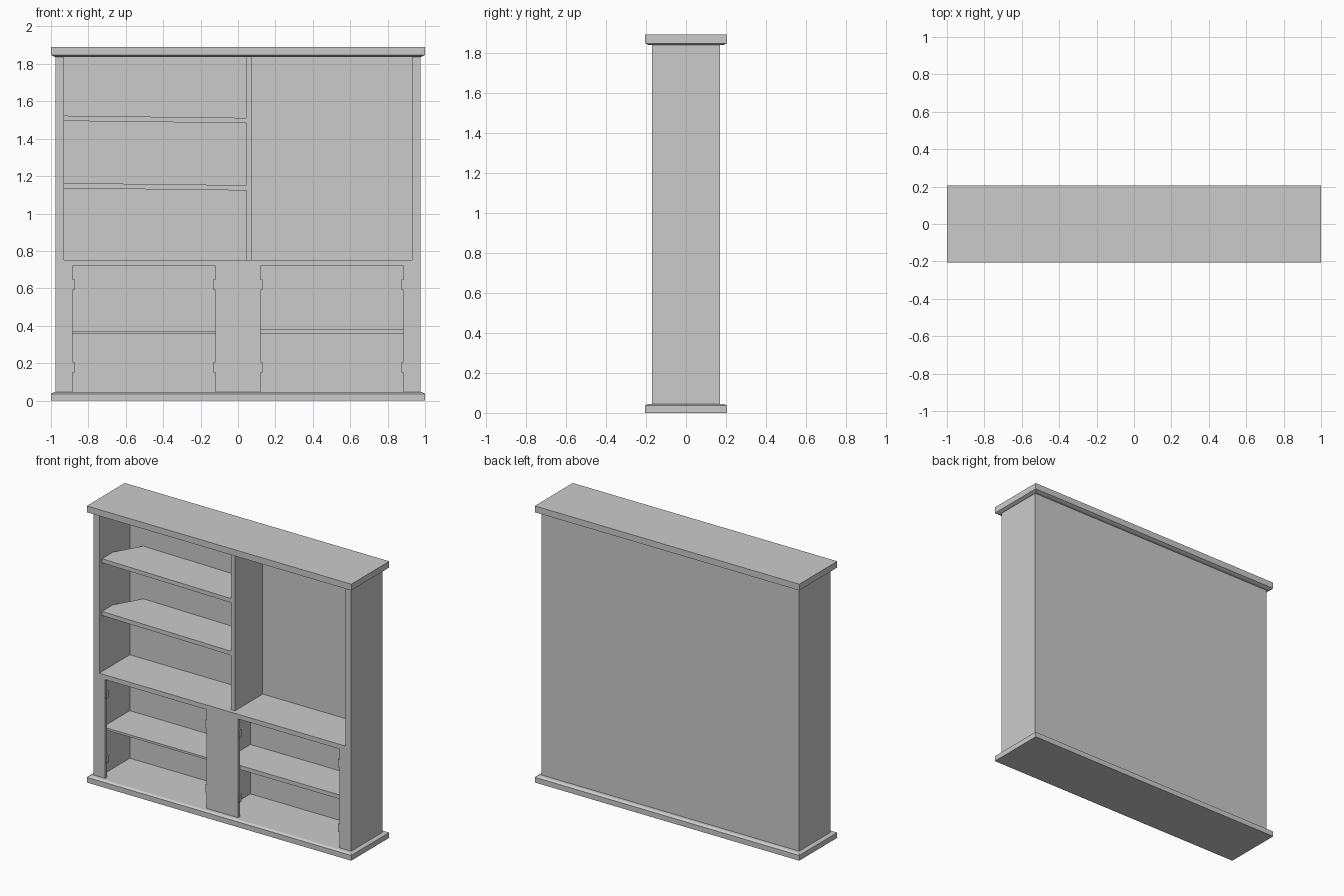
import bpy
import bmesh
from math import radians

cube = bpy.data.objects.get("Cube")
if cube:
    bpy.data.objects.remove(cube, do_unlink=True)

grey = bpy.data.materials.new("plain grey")
grey.use_nodes = True
colour = (0.6, 0.6, 0.6, 1)
grey.diffuse_color = colour
grey.node_tree.nodes["Principled BSDF"].inputs["Base Color"].default_value = colour


def finish(name, bm):
    bmesh.ops.recalc_face_normals(bm, faces=bm.faces)
    mesh = bpy.data.meshes.new(name)
    bm.to_mesh(mesh)
    bm.free()
    mesh.materials.append(grey)
    obj = bpy.data.objects.new(name, mesh)
    bpy.context.collection.objects.link(obj)
    return obj


def extrude(name, points, direction):
    """Solid made by pushing a flat outline along a direction."""
    bm = bmesh.new()
    face = bm.faces.new([bm.verts.new(p) for p in points])
    new = bmesh.ops.extrude_face_region(bm, geom=[face])["geom"]
    verts = [v for v in new if isinstance(v, bmesh.types.BMVert)]
    bmesh.ops.translate(bm, verts=verts, vec=direction)
    return finish(name, bm)


def box(name, x, y, z):
    outline = [(x[0], y[0], z[0]), (x[1], y[0], z[0]),
               (x[1], y[1], z[0]), (x[0], y[1], z[0])]
    return extrude(name, outline, (0, 0, z[1] - z[0]))


def moulding(name, levels):
    """Rectangular slab lofted through (inset, height) levels."""
    bm = bmesh.new()
    rings = []
    for inset, z in levels:
        w, d = 1 - inset, 0.205 - inset
        rings.append([bm.verts.new((sx * w, sy * d, z))
                      for sx, sy in ((-1, -1), (1, -1), (1, 1), (-1, 1))])
    for low, high in zip(rings, rings[1:]):
        for i in range(4):
            j = (i + 1) % 4
            bm.faces.new((low[i], low[j], high[j], high[i]))
    bm.faces.new(rings[0])
    bm.faces.new(rings[-1])
    return finish(name, bm)


FRONT, BACK, INNER_BACK = -0.17, 0.17, 0.16
WALL, FLOOR, CEILING = 0.93, 0.045, 1.838

# Plinth and cornice with chamfered edges
moulding("plinth", [(0, 0), (0, 0.036), (0.015, FLOOR)])
moulding("cornice", [(0.018, CEILING), (0, 1.847), (0, 1.89)])

# Carcass
for name, s in (("left_side", 1), ("right_side", -1)):
    box(name, sorted((s * WALL, s * 0.975)), (FRONT, BACK), (FLOOR, CEILING))
box("back_panel", (-WALL, WALL), (INNER_BACK, BACK), (FLOOR, CEILING))
box("counter", (-WALL, WALL), (FRONT, INNER_BACK), (0.735, 0.752))

# Upright dividers
box("upper_divider", (0.045, 0.075), (-0.14, INNER_BACK), (0.752, CEILING))
box("lower_divider", (-0.045, -0.018), (-0.15, INNER_BACK), (FLOOR, 0.735))

# Upper shelves, slightly sagging, with a worn back corner
for name, z in (("upper_shelf", 1.495), ("middle_shelf", 1.135)):
    def sag(x):
        return z - 0.012 * (x + WALL)
    plan = [(-WALL, -0.14), (0.045, -0.14), (0.045, INNER_BACK),
            (-0.83, INNER_BACK), (-WALL, -0.02)]
    extrude(name, [(x, y, sag(x)) for x, y in plan], (0, 0, 0.028))

# Lower shelves
box("lower_right_shelf", (-WALL, -0.045), (-0.13, INNER_BACK), (0.355, 0.37))
box("lower_left_shelf", (-0.018, WALL), (-0.13, INNER_BACK), (0.355, 0.383))

# Face frame around the two cupboard openings
frame = [(-WALL, FLOOR), (-0.885, FLOOR), (-0.885, 0.72), (-0.12, 0.72), (-0.12, FLOOR)]
frame += [(-x, z) for x, z in reversed(frame)]
frame += [(WALL, 0.735), (-WALL, 0.735)]
extrude("face_frame", [(x, FRONT, z) for x, z in frame], (0, 0.02, 0))

# Small hinge plates on the opening edges
for edge, s in ((-0.885, 1), (-0.12, -1), (0.12, 1), (0.885, -1)):
    for z in (0.15, 0.592):
        box("hinge_plate", sorted((edge, edge + s * 0.01)),
            (FRONT + 0.002, FRONT + 0.02), (z, z + 0.055))
